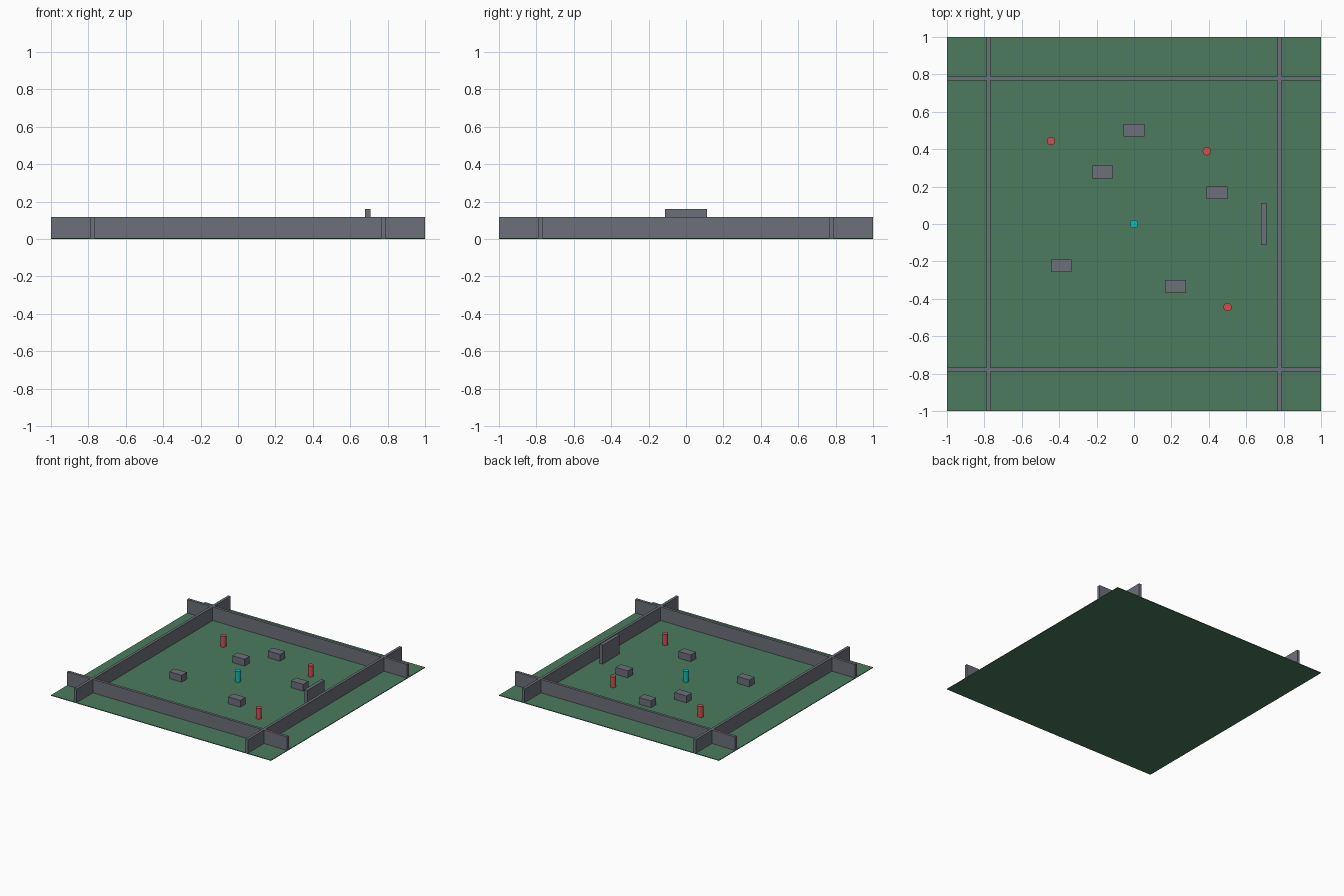
import bpy

cube = bpy.data.objects.get("Cube")
if cube:
    bpy.data.objects.remove(cube, do_unlink=True)

GROUND_TOP = 0.0056


def material(name, srgb):
    colour = [((c / 255 + 0.055) / 1.055) ** 2.4 for c in srgb] + [1.0]
    mat = bpy.data.materials.new(name)
    mat.use_nodes = True
    mat.diffuse_color = colour
    mat.node_tree.nodes["Principled BSDF"].inputs["Base Color"].default_value = colour
    return mat


green = material("grass_green", (76, 123, 95))
grey = material("stone_grey", (108, 112, 121))
red = material("marker_red", (205, 80, 84))
cyan = material("marker_cyan", (18, 186, 178))


def finish(name, mat):
    obj = bpy.context.object
    obj.name = name
    obj.data.materials.append(mat)
    return obj


def box(name, mat, x, y, size, bottom=GROUND_TOP):
    bpy.ops.mesh.primitive_cube_add(size=1, location=(x, y, bottom + size[2] / 2))
    obj = finish(name, mat)
    obj.scale = size
    bpy.ops.object.transform_apply(location=False, rotation=False, scale=True)


def post(name, mat, x, y, height=0.089, radius=0.0222):
    bpy.ops.mesh.primitive_cylinder_add(
        vertices=16, radius=radius, depth=height,
        location=(x, y, GROUND_TOP + height / 2))
    finish(name, mat)
    bpy.ops.object.shade_smooth_by_angle()


# Ground slab
box("ground", green, 0, 0, (2, 2, GROUND_TOP), bottom=0)

# Four crossing boundary walls, each running the full width
WALL, THICK, HEIGHT = 0.778, 0.0222, 0.111
for side, word in ((1, "left"), (-1, "right")):
    box(f"{word}_wall", grey, side * WALL, 0, (THICK, 2, HEIGHT))
for side, word in ((1, "back"), (-1, "front")):
    box(f"{word}_wall", grey, 0, side * WALL, (2, THICK, HEIGHT))

# Tall panel just inside the left wall
box("gate_panel", grey, 0.694, 0, (0.028, 0.222, 0.155))

# Low cover blocks
blocks = [(0, 0.5), (-0.167, 0.278), (0.444, 0.167), (-0.389, -0.222), (0.222, -0.333)]
for i, (x, y) in enumerate(blocks, 1):
    box(f"cover_block_{i}", grey, x, y, (0.111, 0.067, 0.056))

# Upright markers
post("centre_marker", cyan, 0, 0)
for i, (x, y) in enumerate([(-0.444, 0.444), (0.389, 0.389), (0.5, -0.444)], 1):
    post(f"red_marker_{i}", red, x, y)
